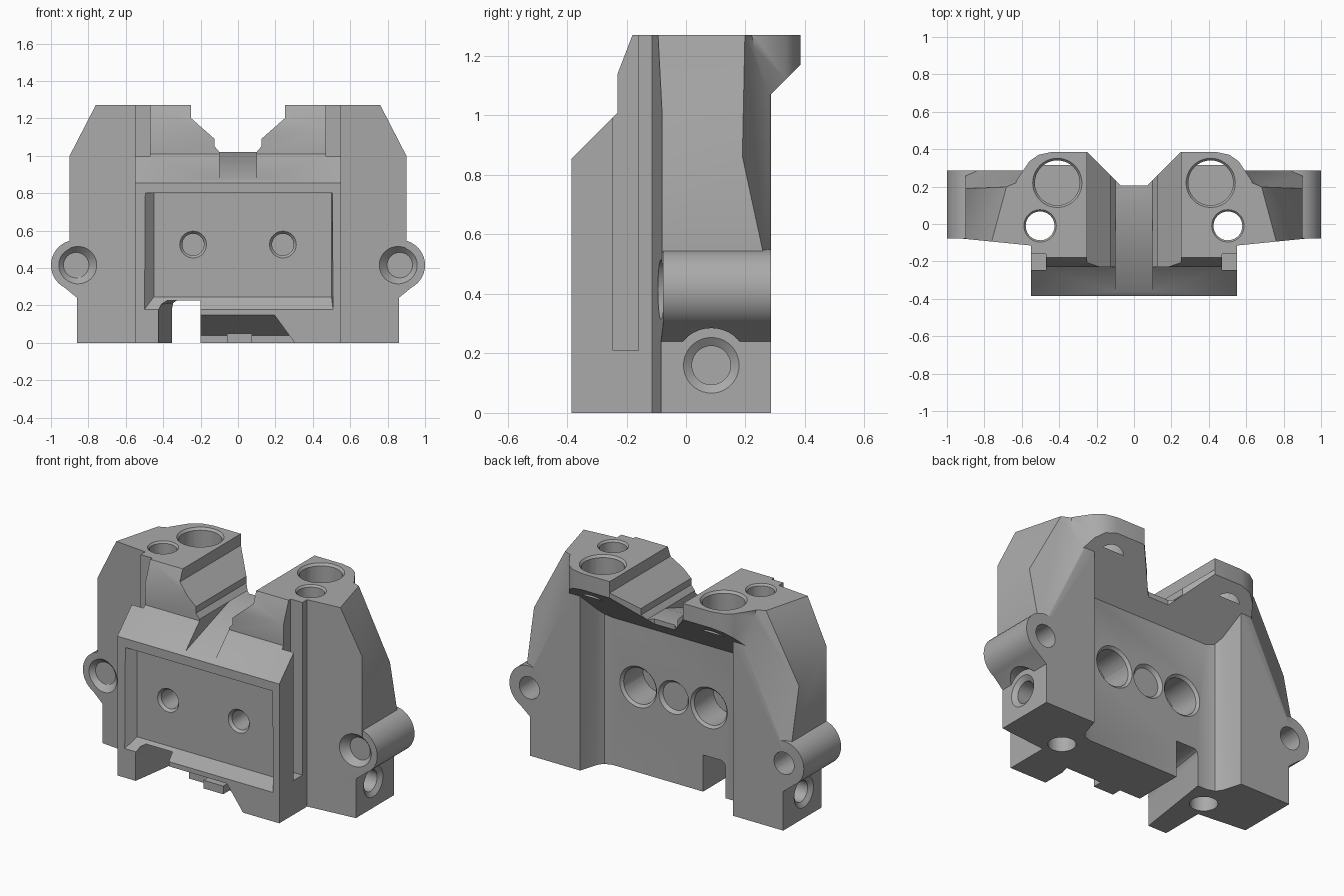
import bpy, bmesh
from mathutils import Vector, Matrix

cube = bpy.data.objects.get("Cube")
if cube:
    bpy.data.objects.remove(cube)

grey = bpy.data.materials.new("machined_grey")
grey.use_nodes = True
grey.diffuse_color = (0.4, 0.4, 0.4, 1)
grey.node_tree.nodes["Principled BSDF"].inputs["Base Color"].default_value = (0.4, 0.4, 0.4, 1)

PLACE = {"x": lambda u, v, t: (t, u, v),
         "y": lambda u, v, t: (u, t, v),
         "z": lambda u, v, t: (u, v, t)}


def make(name, bm):
    bmesh.ops.recalc_face_normals(bm, faces=bm.faces)
    mesh = bpy.data.meshes.new(name)
    bm.to_mesh(mesh)
    bm.free()
    obj = bpy.data.objects.new(name, mesh)
    bpy.context.collection.objects.link(obj)
    mesh.materials.append(grey)
    return obj


def prism(name, axis, pts, a, b, end=None, side=1, planes=()):
    """Profile extruded along an axis, optionally lofted, trimmed and mirrored."""
    bm = bmesh.new()
    put = PLACE[axis]
    lo = [bm.verts.new(put(u, v, a)) for u, v in pts]
    hi = [bm.verts.new(put(u, v, b)) for u, v in (end or pts)]
    bm.faces.new(lo)
    bm.faces.new(hi)
    n = len(pts)
    for i in range(n):
        j = (i + 1) % n
        bm.faces.new((lo[i], lo[j], hi[j], hi[i]))
    for point, normal in planes:
        geom = bm.verts[:] + bm.edges[:] + bm.faces[:]
        cut = bmesh.ops.bisect_plane(bm, geom=geom, plane_co=point, plane_no=normal,
                                     clear_outer=True)["geom_cut"]
        rim = [e for e in cut if isinstance(e, bmesh.types.BMEdge)]
        if rim:
            bmesh.ops.contextual_create(bm, geom=rim)
    if side < 0:
        bmesh.ops.scale(bm, vec=(-1, 1, 1), verts=bm.verts)
    return make(name, bm)


def cylinder(name, axis, center, r, a, b, r_end=None):
    bm = bmesh.new()
    turn = Vector((0, 0, 1)).rotation_difference(Vector(PLACE[axis](0, 0, 1))).to_matrix().to_4x4()
    spot = Matrix.Translation(PLACE[axis](*center, (a + b) / 2))
    bmesh.ops.create_cone(bm, cap_ends=True, segments=40, radius1=r,
                          radius2=r if r_end is None else r_end, depth=b - a, matrix=spot @ turn)
    return make(name, bm)


def box(name, x, y, z):
    return prism(name, "z", [(x[0], y[0]), (x[1], y[0]), (x[1], y[1]), (x[0], y[1])], *z)


def combine(target, tool, operation):
    mod = target.modifiers.new(operation.lower(), "BOOLEAN")
    mod.operation = operation
    mod.solver = "EXACT"
    mod.object = tool
    bpy.ops.object.select_all(action="DESELECT")
    bpy.context.view_layer.objects.active = target
    target.select_set(True)
    bpy.ops.object.modifier_apply(modifier=mod.name)
    bpy.data.objects.remove(tool)


# Central core seen from the side
body = prism("body_block", "x",
             [(-.385, 0), (-.385, .855), (-.23, 1.01), (-.23, 1.14), (-.18, 1.27),
              (.205, 1.27), (.205, .99), (.12, .905), (.12, 0)], -.55, .55)
add, cut = [], []

for s in (1, -1):
    # Side wing with sloped outer shoulder, trimmed rear corner and raked front
    add.append(prism("wing", "y",
                     [(.52, 0), (.86, 0), (.86, .24), (.94, .305), (.9, .42), (.9, 1.27), (.52, 1.27)],
                     -.14, .285, side=s,
                     planes=[((.76, -.09, 1.27), (.0702, .0189, .0371)),
                             ((.52, .285, 1.2), (.0546, .1233, .0266)),
                             ((.55, -.115, 0), (.1, -1, 0))]))
    # Rear inner corner blend
    add.append(prism("corner_blend", "z",
                     [(.56, .27), (.52, .285), (.485, .17), (.46, .135), (.41, .12), (.41, 0), (.56, 0)],
                     0, 1.1, side=s))
    # Overhanging rear flange with slanted underside
    add.append(prism("flange", "z",
                     [(.07, .11), (.07, .205), (.25, .385), (.44, .385), (.51, .37), (.56, .335),
                      (.63, .23), (.63, .11)], .8, 1.27, side=s,
                     planes=[((0, .385, 1.17), (0, 1, -1))]))
    # Side lug
    add.append(cylinder("lug", "y", (s * .865, .415), .135, -.077, .285))

    # Lug bore
    cut.append(cylinder("lug_bore", "y", (s * .865, .415), .068, -.3, .5))
    cut.append(cylinder("lug_rim", "y", (s * .865, .415), .115, -.1, -.05, .068))
    # Side pin pocket and its clearance under the lug
    pin = (.085, .16)
    a, b = sorted((s * .7, s * .95))
    cut.append(cylinder("pin_pocket", "x", pin, .065, a, b))
    a, b = sorted((s * .84, s * .88))
    cut.append(cylinder("pin_rim", "x", pin, *((.065, a, b, .122) if s > 0 else (.122, a, b, .065))))
    a, b = sorted((s * .86, s * 1.1))
    cut.append(cylinder("pin_clearance", "x", pin, .125, a, b))
    # Deck holes
    cut.append(cylinder("deck_pocket", "z", (s * .41, .22), .12, 1.1, 1.4))
    cut.append(cylinder("deck_pocket_rim", "z", (s * .41, .22), .115, 1.25, 1.28, .14))
    cut.append(cylinder("deck_bore", "z", (s * .502, -.01), .077, -.1, 1.4))
    cut.append(cylinder("deck_bore_rim", "z", (s * .502, -.01), .07, 1.25, 1.28, .095))
    # Vertical guide slot in each flank
    a, b = sorted((s * .47, s * .7))
    cut.append(box("guide_slot", (a, b), (-.245, -.16), (.21, 1.4)))
    # Outer face bores, counterbored from the rear
    cut.append(cylinder("face_bore", "y", (s * .24, .525), .058, -.5, .3))
    cut.append(cylinder("face_bore_rim", "y", (s * .24, .525), .08, -.345, -.315, .055))
    cut.append(cylinder("rear_counterbore", "y", (s * .24, .525), .11, -.08, .3))
    cut.append(cylinder("rear_counterbore_rim", "y", (s * .24, .525), .105, .1, .13, .135))

# Middle bore
cut.append(cylinder("middle_bore", "y", (0, .525), .09, -.5, .3))
cut.append(cylinder("middle_bore_rim", "y", (0, .525), .11, -.345, -.315, .085))
cut.append(cylinder("middle_rear_rim", "y", (0, .525), .085, .1, .13, .11))

# Stepped V notch through the top, with a sloped channel in front
half = [(.1, 1.02), (.125, 1.05), (.125, 1.09), (.25, 1.2), (.25, 1.4)]
cut.append(prism("top_notch", "y", half + [(-x, z) for x, z in reversed(half)], -.6, .6))
cut.append(prism("ramp_channel", "x",
                 [(-.5, .83), (.07, 1.025), (.07, 1.1), (-.5, 1.1)], -.1, .1))

# Shallow front panel with sloped sill
cut.append(prism("front_panel", "y", [(-.51, .165), (.51, .165), (.505, .8), (-.505, .8)],
                 -.395, -.335, end=[(-.45, .245), (.5, .245), (.5, .8), (-.45, .8)]))

# Tapered gap in the lower edge, running through to the rear
cut.append(prism("lower_gap", "y",
                 [(-.435, -.1), (-.435, .17), (-.42, .205), (-.39, .225), (-.2, .225), (-.2, -.1)],
                 -.45, .2,
                 end=[(-.34, -.1), (-.34, .19), (-.335, .215), (-.32, .225), (-.2, .225), (-.2, -.1)]))
# Slanted relief under the front edge
cut.append(prism("lower_relief", "y", [(-.205, .155), (.19, .155), (.34, -.05), (-.205, -.05)],
                 -.395, -.19, end=[(-.205, .04), (.3, .04), (.34, -.05), (-.205, -.05)]))

for tool in add:
    combine(body, tool, "UNION")
for tool in cut:
    combine(body, tool, "DIFFERENCE")
# Small key tab under the front edge
combine(body, box("key_tab", (-.06, .075), (-.25, -.15), (0, .05)), "UNION")

body.data.materials.clear()
body.data.materials.append(grey)
bpy.ops.object.select_all(action="DESELECT")
body.select_set(True)
bpy.context.view_layer.objects.active = body
bpy.ops.object.shade_smooth_by_angle(angle=0.6)
